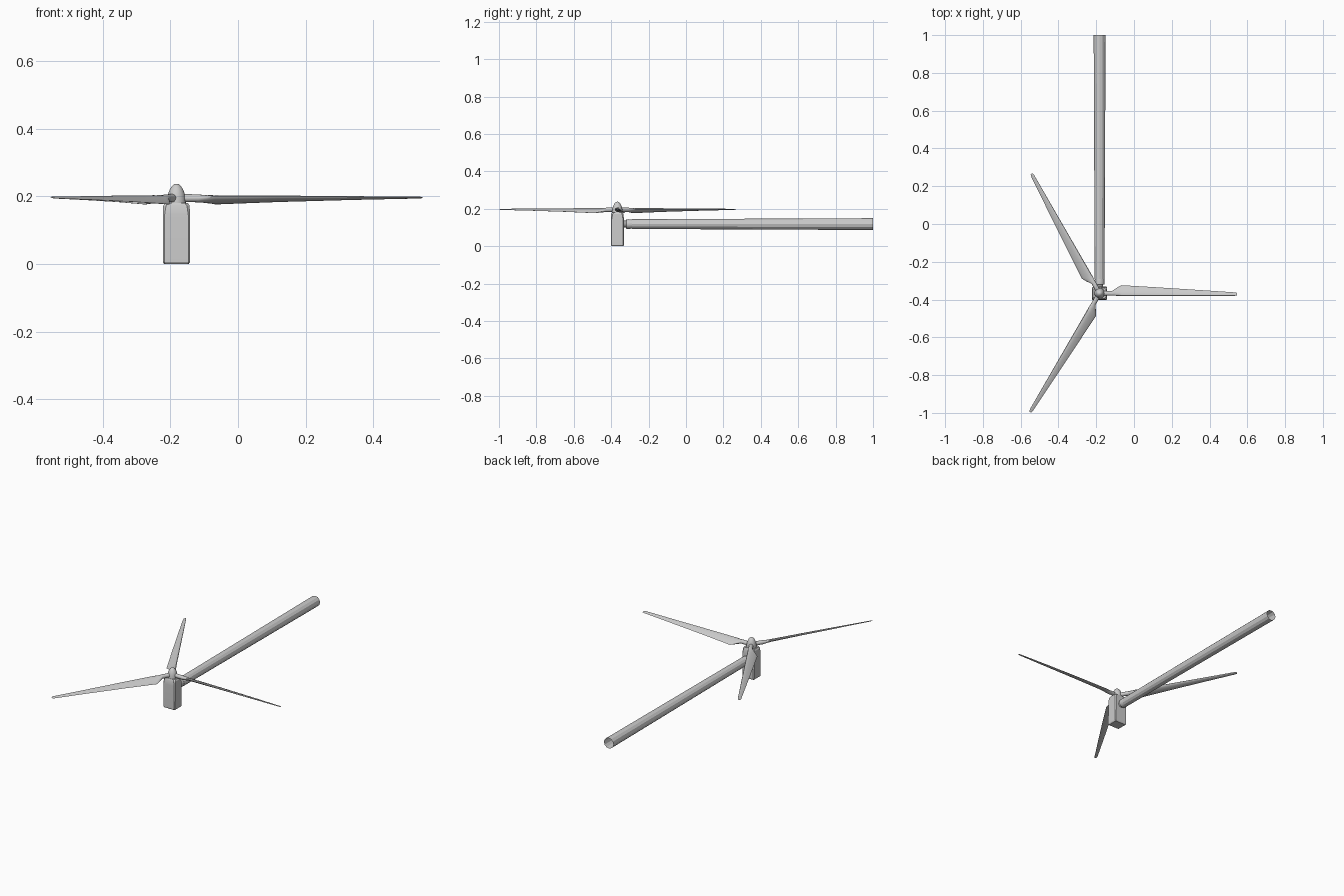
import bpy, bmesh, math
from mathutils import Matrix, Vector

if "Cube" in bpy.data.objects:
    bpy.data.objects.remove(bpy.data.objects["Cube"])

HUB = Vector((-0.182, -0.367, 0.0))


def loft(name, rings, cap_start=True, cap_end=True, matrix=Matrix(), angle=35):
    """Skin a list of equal-length point rings into one object."""
    bm = bmesh.new()
    rows = [[bm.verts.new(matrix @ Vector(p)) for p in ring] for ring in rings]
    n = len(rows[0])
    for a, b in zip(rows, rows[1:]):
        for i in range(n):
            j = (i + 1) % n
            bm.faces.new((a[i], a[j], b[j], b[i]))
    if cap_start:
        bm.faces.new(rows[0][::-1])
    if cap_end:
        bm.faces.new(rows[-1])
    bmesh.ops.recalc_face_normals(bm, faces=bm.faces)
    mesh = bpy.data.meshes.new(name)
    bm.to_mesh(mesh)
    bm.free()
    obj = bpy.data.objects.new(name, mesh)
    bpy.context.collection.objects.link(obj)
    bpy.ops.object.select_all(action='DESELECT')
    obj.select_set(True)
    bpy.context.view_layer.objects.active = obj
    bpy.ops.object.shade_smooth_by_angle(angle=math.radians(angle))
    return obj


def circle(r, h, n):
    return [(r * math.cos(2 * math.pi * i / n), r * math.sin(2 * math.pi * i / n), h)
            for i in range(n)]


def rounded_rect(hx, hy, c, z):
    return [(hx, -hy + c, z), (hx, hy - c, z), (hx - c, hy, z), (-hx + c, hy, z),
            (-hx, hy - c, z), (-hx, -hy + c, z), (-hx + c, -hy, z), (hx - c, -hy, z)]


at_hub = Matrix.Translation(HUB)

# Nacelle: upright box with softened edges
loft("nacelle", [rounded_rect(hx, hy, c, z) for hx, hy, c, z in (
    (0.036, 0.031, 0.003, 0.0), (0.040, 0.035, 0.004, 0.006),
    (0.040, 0.035, 0.005, 0.145), (0.039, 0.033, 0.008, 0.172),
    (0.034, 0.028, 0.010, 0.181))], matrix=at_hub, angle=25)

# Spinner: domed nose over the rotor hub
loft("spinner", [circle(r, z, 20) for r, z in (
    (0.024, 0.176), (0.028, 0.179), (0.027, 0.195), (0.024, 0.210),
    (0.019, 0.222), (0.013, 0.231), (0.007, 0.236), (0.002, 0.2375))], matrix=at_hub)

# Tower: tapered tube lying along y, open at the foot
along_y = Matrix.Translation((HUB.x, 0, 0.118)) @ Matrix.Rotation(-math.pi / 2, 4, 'X')
loft("tower", [circle(r, y, 12) for r, y in (
    (0.026, -0.290), (0.0315, 1.0))], cap_end=False, matrix=along_y, angle=20)

# Yaw bearing joining tower and nacelle
loft("yaw_bearing", [circle(r, y, 16) for r, y in (
    (0.018, -0.345), (0.018, -0.322), (0.025, -0.319), (0.026, -0.305),
    (0.024, -0.288))], matrix=along_y)


# Blade sections: radius, leading edge t/z, trailing edge t/z, thickness, taper
SECTIONS = (
    (0.015, -0.012, 0.195, 0.012, 0.195, 0.024, 0.0),
    (0.065, -0.012, 0.195, 0.012, 0.194, 0.024, 0.0),
    (0.090, -0.013, 0.198, 0.029, 0.184, 0.021, 0.4),
    (0.115, -0.013, 0.200, 0.043, 0.177, 0.018, 0.8),
    (0.300, -0.013, 0.200, 0.032, 0.184, 0.013, 0.8),
    (0.520, -0.013, 0.199, 0.018, 0.190, 0.008, 0.8),
    (0.715, -0.013, 0.199, 0.005, 0.194, 0.004, 0.8),
    (0.728, -0.010, 0.198, 0.002, 0.195, 0.002, 0.8),
)


def blade_ring(r, t0, z0, t1, z1, thick, taper, n=14):
    ring = []
    for i in range(n):
        a = 2 * math.pi * i / n
        u = (1 - math.cos(a)) / 2
        h = math.sin(a) * thick / 2 * (1 + taper * (0.3 - u))
        ring.append((r, t0 + (t1 - t0) * u, z0 + (z1 - z0) * u + h))
    return ring


# Three blades around the hub axis
for k in range(3):
    turn = at_hub @ Matrix.Rotation(math.radians(120 * k), 4, 'Z')
    loft(f"blade_{k + 1}", [blade_ring(*s) for s in SECTIONS], matrix=turn, angle=40)
